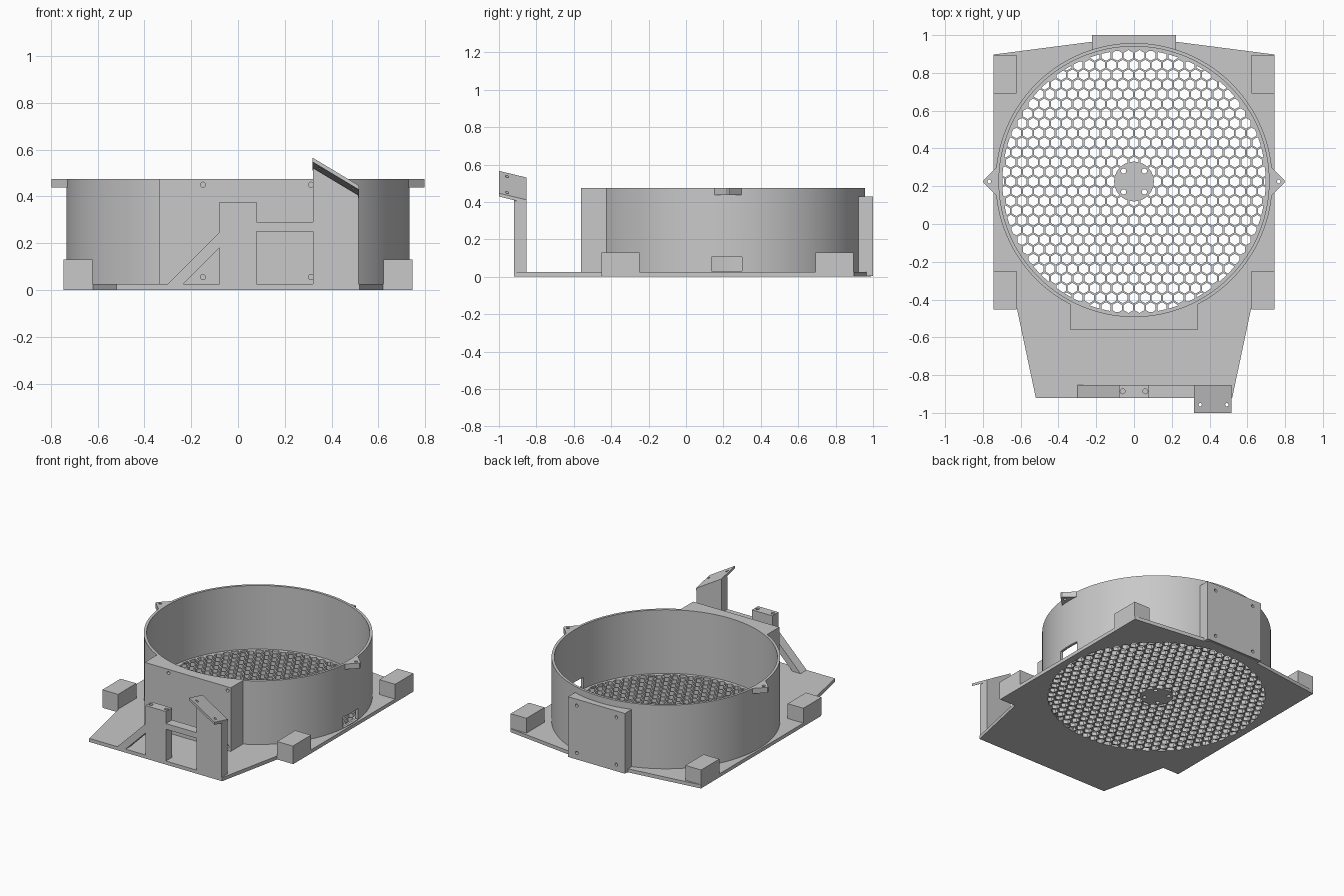
import bpy, bmesh, math

if "Cube" in bpy.data.objects:
    bpy.data.objects.remove(bpy.data.objects["Cube"], do_unlink=True)

GREY = bpy.data.materials.new("light_grey")
GREY.use_nodes = True
COLOUR = (0.58, 0.58, 0.58, 1)
GREY.diffuse_color = COLOUR
GREY.node_tree.nodes["Principled BSDF"].inputs["Base Color"].default_value = COLOUR

CY = 0.225            # ring centre in y
OUTER, INNER, GRILLE = 0.733, 0.715, 0.697
BASE = 0.025          # plate thickness
TOP = 0.475           # ring height


def add_prism(bm, pts, lo, hi, axis="z"):
    """Extrude a 2D outline between lo and hi along an axis."""
    place = {"x": lambda a, b, h: (h, a, b),
             "y": lambda a, b, h: (a, h, b),
             "z": lambda a, b, h: (a, b, h)}[axis]
    low = [bm.verts.new(place(a, b, lo)) for a, b in pts]
    high = [bm.verts.new(place(a, b, hi)) for a, b in pts]
    bm.faces.new(low)
    bm.faces.new(high)
    for i in range(len(pts)):
        j = (i + 1) % len(pts)
        bm.faces.new((low[i], low[j], high[j], high[i]))


def solid(name, prisms):
    """Make one object from a list of prism arguments."""
    bm = bmesh.new()
    for p in prisms:
        add_prism(bm, *p)
    bmesh.ops.recalc_face_normals(bm, faces=bm.faces)
    mesh = bpy.data.meshes.new(name)
    bm.to_mesh(mesh)
    bm.free()
    mesh.materials.append(GREY)
    obj = bpy.data.objects.new(name, mesh)
    bpy.context.collection.objects.link(obj)
    return obj


def boolean(obj, prisms, operation="DIFFERENCE"):
    """Combine an object with prisms, or with another object."""
    tool = solid("cutter", prisms) if isinstance(prisms, list) else prisms
    tool.hide_render = True
    mod = obj.modifiers.new("cut", "BOOLEAN")
    mod.operation = operation
    mod.solver = "MANIFOLD"
    mod.object = tool
    bpy.context.view_layer.objects.active = obj
    bpy.ops.object.modifier_apply(modifier=mod.name)
    bpy.data.objects.remove(tool, do_unlink=True)


def circle(x, y, r, n=16, start=0.0):
    return [(x + r * math.cos(start + math.tau * i / n),
             y + r * math.sin(start + math.tau * i / n)) for i in range(n)]


def rect(x0, x1, y0, y1):
    return [(x0, y0), (x1, y0), (x1, y1), (x0, y1)]


def ring_arc(half_width, side, n=16):
    """Points inside the ring wall, from -half_width to +half_width."""
    xs = [half_width * (2 * i / n - 1) for i in range(n + 1)]
    return [(x, CY + side * math.sqrt(0.724 ** 2 - x * x)) for x in xs]


# Base plate
right = [(0.52, -0.92), (0.62, -0.447), (0.745, -0.447), (0.745, 0.897), (0.22, 0.965), (0.2, 0.99)]
base = solid("base_plate", [(right + [(-x, y) for x, y in reversed(right)], 0, BASE)])

# Honeycomb openings, trimmed to the ring and the hub
pitch = 0.0593
row_step = pitch * math.sqrt(3) / 2
cells = []
for row in range(-14, 15):
    for col in range(-13, 14):
        x = (col + (row % 2) / 2) * pitch
        y = row * row_step
        if 0.07 < math.hypot(x, y) < GRILLE + 0.015:
            cells.append((circle(x, CY + y, 0.0285, 6, math.pi / 6), -0.05, 0.05))
honeycomb = solid("honeycomb_cutter", cells)
boolean(honeycomb, [(circle(0, CY, GRILLE, 128), -0.1, 0.1)], "INTERSECT")
boolean(honeycomb, [(circle(0, CY, 0.105, 48), -0.1, 0.1)])
boolean(base, honeycomb)

# Hub screw holes
boolean(base, [(circle(x, CY + y, 0.014), -0.1, 0.1)
               for x in (-0.055, 0.055) for y in (-0.055, 0.055)])

# Round wall with a cable window on its left side
wall = solid("ring_wall", [(circle(0, CY, OUTER, 128), 0.01, TOP)])
boolean(wall, [(circle(0, CY, INNER, 128), -0.1, 0.6)])
boolean(wall, [(rect(0.135, 0.3, 0.03, 0.105), 0.5, 0.9, "x")])

# Flat mounting pads on the front and the back of the wall
front_pad = solid("front_pad", [
    ([(0.337, -0.562), (-0.337, -0.562)] + ring_arc(0.337, -1), 0.01, TOP)])
boolean(front_pad, [(circle(x, z, 0.011), -0.7, -0.52, "y")
                    for x in (-0.15, 0.312) for z in (0.055, 0.45)])
back_pad = solid("back_pad", [
    ([(0.222, 1.0), (-0.222, 1.0)] + ring_arc(0.222, 1), 0.004, 0.43)])
boolean(back_pad, [(circle(x, z, 0.011), 0.96, 1.1, "y")
                   for x in (-0.155, 0.155) for z in (0.05, 0.385)])

# Corner blocks and pointed side tabs
for side, label in ((1, "left"), (-1, "right")):
    for y0, y1, end in ((-0.452, -0.248, "front"), (0.692, 0.895, "back")):
        x0, x1 = sorted((side * 0.622, side * 0.745))
        solid(f"{end}_{label}_block", [(rect(x0, x1, y0, y1), 0.005, 0.13)])
    tab = solid(f"{label}_tab", [([(side * 0.722, CY - 0.08), (side * 0.798, CY - 0.006),
                                   (side * 0.798, CY + 0.006), (side * 0.722, CY + 0.08)],
                                  0.437, TOP)])
    boolean(tab, [(circle(side * 0.766, CY, 0.01), 0.3, 0.6)])

# Upright front frame: brace, post, crossbar and tall bracket
frame = solid("front_frame", [([
    (-0.315, 0.01), (-0.08, 0.245), (-0.08, 0.375), (0.08, 0.375), (0.08, 0.29),
    (0.32, 0.29), (0.32, 0.522), (0.515, 0.405), (0.515, 0.01)], -0.92, -0.852, "y")])
boolean(frame, [
    ([(-0.26, 0), (-0.08, 0), (-0.08, 0.18)], -1, -0.8, "y"),
    (rect(0.08, 0.32, 0, 0.25), -1, -0.8, "y")])
boolean(frame, [(circle(x, -0.886, 0.013), 0.3, 0.5) for x in (-0.06, 0.06)])

# Tilted plate on the bracket, sheared so that it rises to the front
tilt = solid("tilted_plate", [(rect(0.318, 0.517, -1.0, -0.852), -0.018, 0)])
boolean(tilt, [(circle(x, -0.957, 0.009), -0.1, 0.1) for x in (0.35, 0.492)])
for v in tilt.data.vertices:
    v.co.z += 0.53 - 0.6 * (v.co.x - 0.32) - 0.24 * (v.co.y + 0.855)

# Smooth the round walls and keep edges crisp
bpy.ops.object.select_all(action="DESELECT")
wall.select_set(True)
bpy.context.view_layer.objects.active = wall
bpy.ops.object.shade_smooth_by_angle(angle=math.radians(30))
